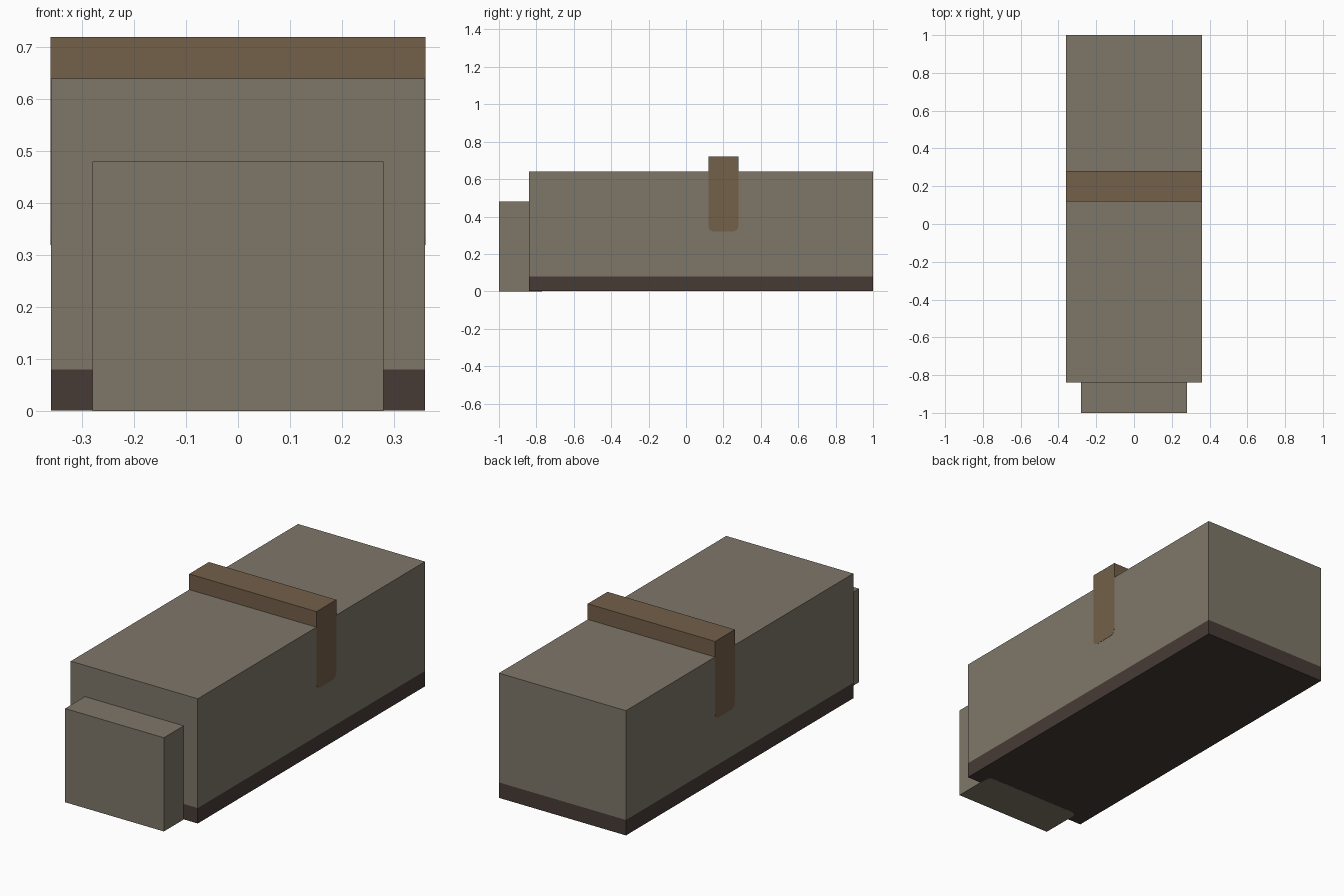
import bpy, bmesh, math
from mathutils import Vector

if "Cube" in bpy.data.objects:
    bpy.data.objects.remove(bpy.data.objects["Cube"])


def material(name, rgb):
    m = bpy.data.materials.new(name)
    m.diffuse_color = (*rgb, 1)
    m.use_nodes = True
    m.node_tree.nodes["Principled BSDF"].inputs["Base Color"].default_value = m.diffuse_color
    return m


GREY = material("warm grey", (0.212, 0.184, 0.141))
BROWN = material("strap brown", (0.174, 0.116, 0.068))
DARK = material("dark base", (0.062, 0.044, 0.037))


def finish(name, bm, *mats):
    bmesh.ops.recalc_face_normals(bm, faces=bm.faces)
    mesh = bpy.data.meshes.new(name)
    bm.to_mesh(mesh)
    bm.free()
    for m in mats:
        mesh.materials.append(m)
    ob = bpy.data.objects.new(name, mesh)
    bpy.context.collection.objects.link(ob)
    return ob


def box(lo, hi):
    lo, hi = Vector(lo), Vector(hi)
    bm = bmesh.new()
    bmesh.ops.create_cube(bm, size=1)
    for v in bm.verts:
        v.co = (lo + hi) / 2 + v.co * (hi - lo)
    return bm


def corner(cx, cy, r, start, steps=4):
    """Quarter-circle points around a centre, counter-clockwise."""
    return [(cx + r * math.cos(start + i * math.pi / 2 / steps),
             cy + r * math.sin(start + i * math.pi / 2 / steps)) for i in range(steps + 1)]


def prism(points, offset):
    bm = bmesh.new()
    face = bm.faces.new([bm.verts.new(p) for p in points])
    ext = bmesh.ops.extrude_face_region(bm, geom=[face])
    bmesh.ops.translate(bm, vec=offset,
                        verts=[e for e in ext["geom"] if isinstance(e, bmesh.types.BMVert)])
    return bm


# Main body, with a dark band around its foot
bm = box((-0.36, -0.84, 0.001), (0.36, 1, 0.64))
bmesh.ops.bisect_plane(bm, geom=bm.verts[:] + bm.edges[:] + bm.faces[:],
                       plane_co=(0, 0, 0.08), plane_no=(0, 0, 1))
for f in bm.faces:
    f.material_index = 1 if f.calc_center_median().z < 0.08 else 0
finish("body", bm, GREY, DARK)

# Front block
finish("front_block", box((-0.28, -1, 0), (0.28, -0.84, 0.48)), GREY)

# Root of the front block, flush in the underside of the body
R = 0.03
root = [(-0.28, -0.84), (0.28, -0.84)] + corner(0.28 - R, -0.77 - R, R, 0) \
    + corner(-0.28 + R, -0.77 - R, R, math.pi / 2)
finish("front_block_root", prism([(x, y, 0) for x, y in root], (0, 0, 0.004)), GREY)

# Strap over the body, with rounded lower ends flush with the sides
W = 0.361
profile = [(0.28, 0.72), (0.12, 0.72)] + corner(0.12 + R, 0.32 + R, R, math.pi) \
    + corner(0.28 - R, 0.32 + R, R, 1.5 * math.pi)
finish("strap", prism([(-W, y, z) for y, z in profile], (2 * W, 0, 0)), BROWN)
